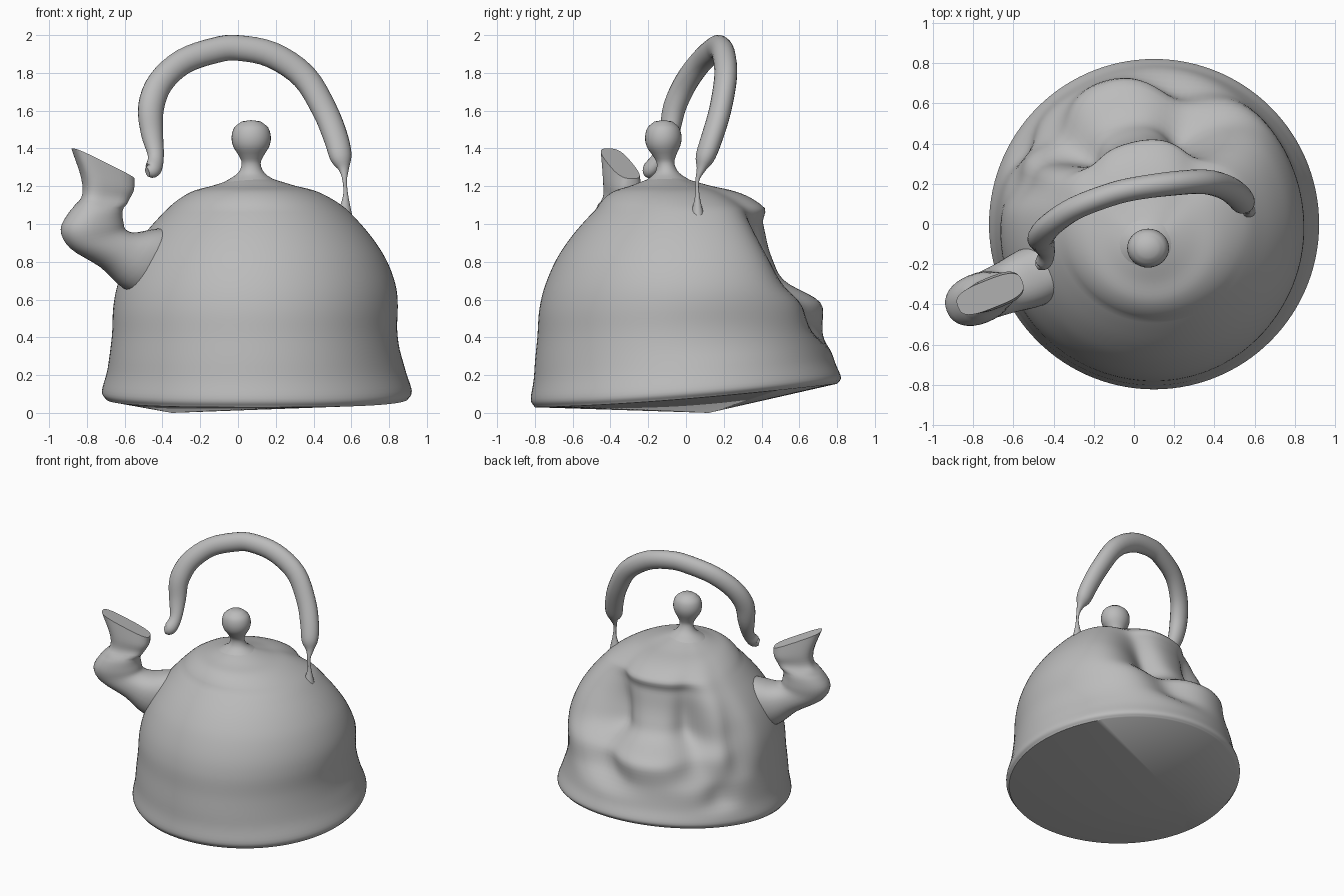
import bpy
import bmesh
from math import sin, cos, pi, exp, degrees
from mathutils import Vector

cube = bpy.data.objects.get("Cube")
if cube:
    bpy.data.objects.remove(cube, do_unlink=True)

grey = bpy.data.materials.new("plain grey")
grey.use_nodes = True
grey.diffuse_color = (0.5, 0.5, 0.5, 1)
grey.node_tree.nodes["Principled BSDF"].inputs["Base Color"].default_value = (0.5, 0.5, 0.5, 1)


def loft(name, rings, start=None, end=None):
    """Skin a list of closed rings; the ends are flat caps or fans to a centre."""
    bm = bmesh.new()
    rows = [[bm.verts.new(p) for p in ring] for ring in rings]
    n = len(rows[0])
    for a, b in zip(rows, rows[1:]):
        for i in range(n):
            j = (i + 1) % n
            bm.faces.new((a[i], a[j], b[j], b[i]))
    for row, centre in ((rows[0], start), (rows[-1], end)):
        if centre is None:
            bm.faces.new(row)
        else:
            c = bm.verts.new(centre)
            for i in range(n):
                bm.faces.new((row[i], row[(i + 1) % n], c))
    bmesh.ops.recalc_face_normals(bm, faces=bm.faces)
    mesh = bpy.data.meshes.new(name)
    bm.to_mesh(mesh)
    bm.free()
    mesh.materials.append(grey)
    obj = bpy.data.objects.new(name, mesh)
    bpy.context.collection.objects.link(obj)
    bpy.ops.object.select_all(action='DESELECT')
    bpy.context.view_layer.objects.active = obj
    obj.select_set(True)
    bpy.ops.object.shade_smooth_by_angle(angle=0.8)


def spline(points, steps):
    """Catmull-Rom samples through points of any dimension."""
    pts = [Vector(p) for p in points]
    pts = [2 * pts[0] - pts[1]] + pts + [2 * pts[-1] - pts[-2]]
    out = []
    for a, b, c, d in zip(pts, pts[1:], pts[2:], pts[3:]):
        for k in range(steps):
            t = k / steps
            out.append(0.5 * (2 * b + (c - a) * t + (2 * a - 5 * b + 4 * c - d) * t ** 2
                              + (3 * b - a - 3 * c + d) * t ** 3))
    return out + [pts[-2]]


# Body: a domed pot with a crushed back and a tilted foot
PROFILE = [(0.80, 0.01), (0.82, 0.06), (0.785, 0.2), (0.76, 0.4), (0.755, 0.56),
           (0.735, 0.68), (0.69, 0.8), (0.63, 0.9), (0.55, 1.0), (0.45, 1.1),
           (0.335, 1.17), (0.21, 1.205), (0.07, 1.25)]
# Dents: angle, half angle, slant, height, reach down, reach up, depth (negative bulges)
DENTS = [(98, 48, -25, 0.8, 0.17, 0.3, 0.22),
         (73, 16, -40, 0.66, 0.3, 0.35, 0.13),
         (138, 13, 0, 0.72, 0.28, 0.33, 0.13),
         (163, 8, 0, 0.7, 0.25, 0.25, 0.06),
         (150, 9, 0, 0.3, 0.12, 0.15, 0.05),
         (105, 45, 0, 1.14, 0.1, 0.06, -0.045),
         (250, 65, 0, 0.42, 0.28, 0.25, -0.027),
         (15, 30, 0, 0.45, 0.2, 0.15, 0.02)]


def dent_depth(angle, z):
    total = 0
    for a, width, slant, height, down, up, depth in DENTS:
        centre = a + slant * (z - height)
        turn = abs((angle - centre + 180) % 360 - 180) / width
        rise = (z - height) / up if z > height else (height - z) / down
        total += depth * exp(-turn ** (4 if width > 40 else 2)) * exp(-rise ** (2 if z > height else 4))
    return total


rings = []
for r, z in spline(PROFILE, 5):
    drift = max(0, min(1, (z - 1.08) / 0.15))
    ring = []
    for i in range(120):
        t = 2 * pi * i / 120
        rad = r - dent_depth(degrees(t), z) * min(1, r / 0.3)
        x = 0.1 - 0.02 * drift + rad * cos(t)
        y = -0.09 * drift + rad * sin(t)
        lift = 0.02 + 0.13 * max(0, (y + 0.82) / 1.64) ** 1.5
        ring.append((x, y, z + lift * max(0, 1 - z / 0.45)))
    rings.append(ring)
loft("body", rings, start=(-0.35, 0.12, 0.0), end=(0.08, -0.09, 1.255))

# Lid knob: a lathed ball on a flared neck
KNOB = [(0.2, 1.19), (0.13, 1.23), (0.07, 1.27), (0.05, 1.32), (0.065, 1.36), (0.095, 1.41),
        (0.104, 1.46), (0.09, 1.51), (0.05, 1.543)]
rings = []
for r, z in spline(KNOB, 3):
    cy = -0.09 - 0.03 * max(0, min(1, (z - 1.2) / 0.2))
    rings.append([(0.07 + r * cos(pi * i / 16), cy + 0.93 * r * sin(pi * i / 16), z)
                  for i in range(32)])
loft("lid_knob", rings, end=(0.07, -0.12, 1.55))

# Spout: outer x, outer z, inner x, inner z, half width
SPOUT = [(-0.46, 0.6, -0.22, 0.9, 0.13), (-0.6, 0.66, -0.38, 0.975, 0.15),
         (-0.72, 0.77, -0.54, 0.955, 0.13), (-0.88, 0.87, -0.6, 0.97, 0.12),
         (-0.93, 0.97, -0.615, 1.01, 0.125), (-0.88, 1.07, -0.62, 1.07, 0.115),
         (-0.82, 1.14, -0.585, 1.13, 0.08), (-0.82, 1.24, -0.56, 1.18, 0.08),
         (-0.875, 1.4, -0.555, 1.24, 0.07)]
side = Vector((-0.37, 0.93, 0))
rings = []
for x0, z0, x1, z1, w in spline(SPOUT, 4):
    outer = Vector((x0, -0.35 + 0.4 * (x0 + 0.72), z0))
    inner = Vector((x1, -0.35 + 0.4 * (x1 + 0.72), z1))
    mid, half = (outer + inner) / 2, (outer - inner) / 2
    square = 0.65 if z0 > 1.1 else 0.9
    ring = []
    for i in range(32):
        c, s = cos(pi * i / 16), sin(pi * i / 16)
        u = abs(c) ** square * (1 if c > 0 else -1)
        v = abs(s) ** square * (1 if s > 0 else -1)
        ring.append(mid + half * u + side * w * v)
    rings.append(ring)
loft("spout", rings)

# Handle: a tapering bow ending in a thin stem on one side, loose on the other
HANDLE = [(-0.48, -0.21, 1.275, 0.025), (-0.45, -0.19, 1.29, 0.045), (-0.435, -0.14, 1.36, 0.043),
          (-0.455, -0.09, 1.48, 0.06), (-0.46, -0.06, 1.62, 0.07), (-0.41, 0.0, 1.75, 0.07),
          (-0.29, 0.08, 1.86, 0.068), (-0.12, 0.145, 1.92, 0.068), (0.0, 0.175, 1.932, 0.068),
          (0.18, 0.2, 1.895, 0.07), (0.35, 0.21, 1.78, 0.07), (0.46, 0.18, 1.6, 0.068),
          (0.52, 0.135, 1.45, 0.066), (0.545, 0.1, 1.35, 0.058), (0.56, 0.08, 1.29, 0.028),
          (0.565, 0.06, 1.23, 0.012), (0.57, 0.06, 1.15, 0.014), (0.565, 0.06, 1.05, 0.04)]
path = spline(HANDLE, 4)
rings = []
for k, p in enumerate(path):
    tangent = (path[min(k + 1, len(path) - 1)] - path[max(k - 1, 0)]).to_3d().normalized()
    across = tangent.cross(Vector((0.35, -0.93, 0.1))).normalized()
    depth = tangent.cross(across) * 0.85
    rings.append([p.to_3d() + p[3] * (across * cos(pi * i / 10) + depth * sin(pi * i / 10))
                  for i in range(20)])
loft("handle", rings)
